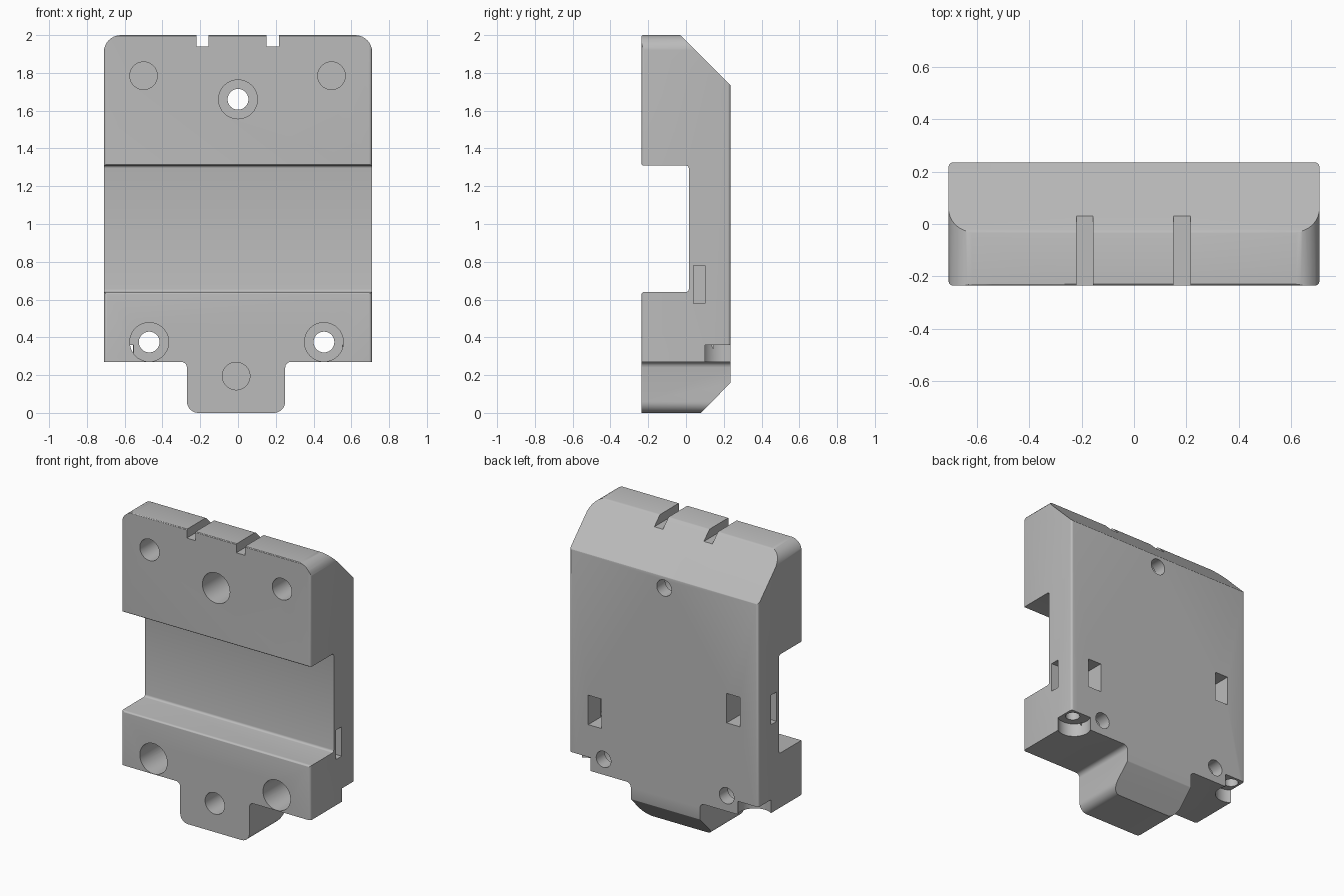
import bpy
import bmesh
import math
from mathutils import Vector

cube = bpy.data.objects.get("Cube")
if cube:
    bpy.data.objects.remove(cube, do_unlink=True)

grey = bpy.data.materials.new("plain grey")
grey.use_nodes = True
colour = (0.5, 0.5, 0.5, 1)
grey.diffuse_color = colour
grey.node_tree.nodes["Principled BSDF"].inputs["Base Color"].default_value = colour


def rounded(corners):
    """Outline from (u, v, radius) corners, each replaced by an arc."""
    out = []
    for i, (u, v, r) in enumerate(corners):
        p = Vector((u, v))
        if r == 0:
            out.append(p)
            continue
        a = (Vector(corners[i - 1][:2]) - p).normalized()
        b = (Vector(corners[(i + 1) % len(corners)][:2]) - p).normalized()
        half = a.angle(b) / 2
        centre = p + (a + b).normalized() * (r / math.sin(half))
        start = p + a * (r / math.tan(half)) - centre
        end = p + b * (r / math.tan(half)) - centre
        steps = 8 if r > 0.04 else 4
        for k in range(steps + 1):
            t = k / steps
            sweep = math.pi - 2 * half
            d = (start * math.sin((1 - t) * sweep) + end * math.sin(t * sweep)) / math.sin(sweep)
            out.append(centre + d)
    return out


def prism(name, outline, axis, low, high):
    """Extrude a flat outline along one axis."""
    place = {"x": lambda u, v, w: (w, u, v),
             "y": lambda u, v, w: (u, w, v),
             "z": lambda u, v, w: (u, v, w)}[axis]
    bm = bmesh.new()
    rings = [[bm.verts.new(place(u, v, w)) for u, v in outline] for w in (low, high)]
    n = len(outline)
    for ring in rings:
        bm.faces.new(ring)
    for i in range(n):
        j = (i + 1) % n
        bm.faces.new((rings[0][i], rings[0][j], rings[1][j], rings[1][i]))
    bmesh.ops.recalc_face_normals(bm, faces=bm.faces)
    mesh = bpy.data.meshes.new(name)
    bm.to_mesh(mesh)
    bm.free()
    mesh.materials.append(grey)
    ob = bpy.data.objects.new(name, mesh)
    bpy.context.collection.objects.link(ob)
    return ob


def cylinder(name, u, v, r, axis, low, high):
    pts = [(u + r * math.cos(math.tau * k / 40), v + r * math.sin(math.tau * k / 40))
           for k in range(40)]
    return prism(name, pts, axis, low, high)


def box(name, x0, x1, y0, y1, z0, z1):
    return prism(name, [(x0, y0), (x1, y0), (x1, y1), (x0, y1)], "z", z0, z1)


def combine(body, tool, operation="DIFFERENCE"):
    bpy.context.view_layer.objects.active = body
    mod = body.modifiers.new("cut", "BOOLEAN")
    mod.operation = operation
    mod.solver = "EXACT"
    mod.object = tool
    bpy.ops.object.modifier_apply(modifier=mod.name)
    bpy.data.objects.remove(tool, do_unlink=True)


# Body: front outline, side profile and plan intersected
body = prism("mounting_block", rounded([
    (-0.71, 0.27, 0), (-0.27, 0.27, 0.03), (-0.27, 0, 0.06), (0.25, 0, 0.06),
    (0.25, 0.27, 0.03), (0.71, 0.27, 0), (0.71, 2, 0.09), (-0.71, 2, 0.09)]),
    "y", -0.5, 0.5)
profile = prism("side_profile", rounded([
    (-0.236, -0.01, 0), (0.07, -0.01, 0), (0.236, 0.16, 0.015), (0.236, 1.735, 0.015),
    (-0.03, 2.001, 0.03), (-0.236, 2.001, 0.01), (-0.236, 1.31, 0.01), (0.015, 1.31, 0.015),
    (0.015, 0.64, 0.015), (-0.236, 0.64, 0.015)]), "x", -1, 1)
combine(body, profile, "INTERSECT")
plan = prism("plan", rounded([(s * 0.709, t * 0.235, 0.015) for s, t in
                              ((-1, -1), (1, -1), (1, 1), (-1, 1))]), "z", -1, 3)
combine(body, plan, "INTERSECT")

# Cable notches in the top edge
for x in (-0.188, 0.184):
    combine(body, box("top_notch", x - 0.032, x + 0.032, -0.4, 0.4, 1.94, 2.2))

# Counterbored screw holes
for x, z in ((0, 1.66), (-0.47, 0.375), (0.455, 0.375)):
    combine(body, cylinder("counterbore", x, z, 0.103, "y", -0.4, 0.145))
    combine(body, cylinder("screw_hole", x, z, 0.055, "y", -0.4, 0.4))

# Blind round recesses in the front
for x, z in ((-0.5, 1.785), (0.495, 1.785), (-0.01, 0.195)):
    combine(body, cylinder("blind_hole", x, z, 0.073, "y", -0.4, 0.02))

# Tie slots from side to back, at a different height on each side
for side, z0 in ((1, 0.58), (-1, 0.87)):
    path = [(0.47, 0.04), (0.9, 0.04), (0.9, 0.1), (0.57, 0.1), (0.57, 0.4), (0.47, 0.4)]
    combine(body, prism("tie_slot", [(side * u, v) for u, v in path], "z", z0, z0 + 0.2))

# Round corner pockets underneath, with a pilot hole in each ceiling
for side in (1, -1):
    combine(body, cylinder("corner_pocket", side * 0.648, 0.187, 0.105, "z", 0.1, 0.36))
    combine(body, cylinder("pilot_hole", side * 0.65, 0.175, 0.045, "z", 0.3, 0.5))

bpy.ops.object.select_all(action="DESELECT")
body.select_set(True)
bpy.context.view_layer.objects.active = body
bpy.ops.object.shade_smooth_by_angle(angle=math.radians(32))
